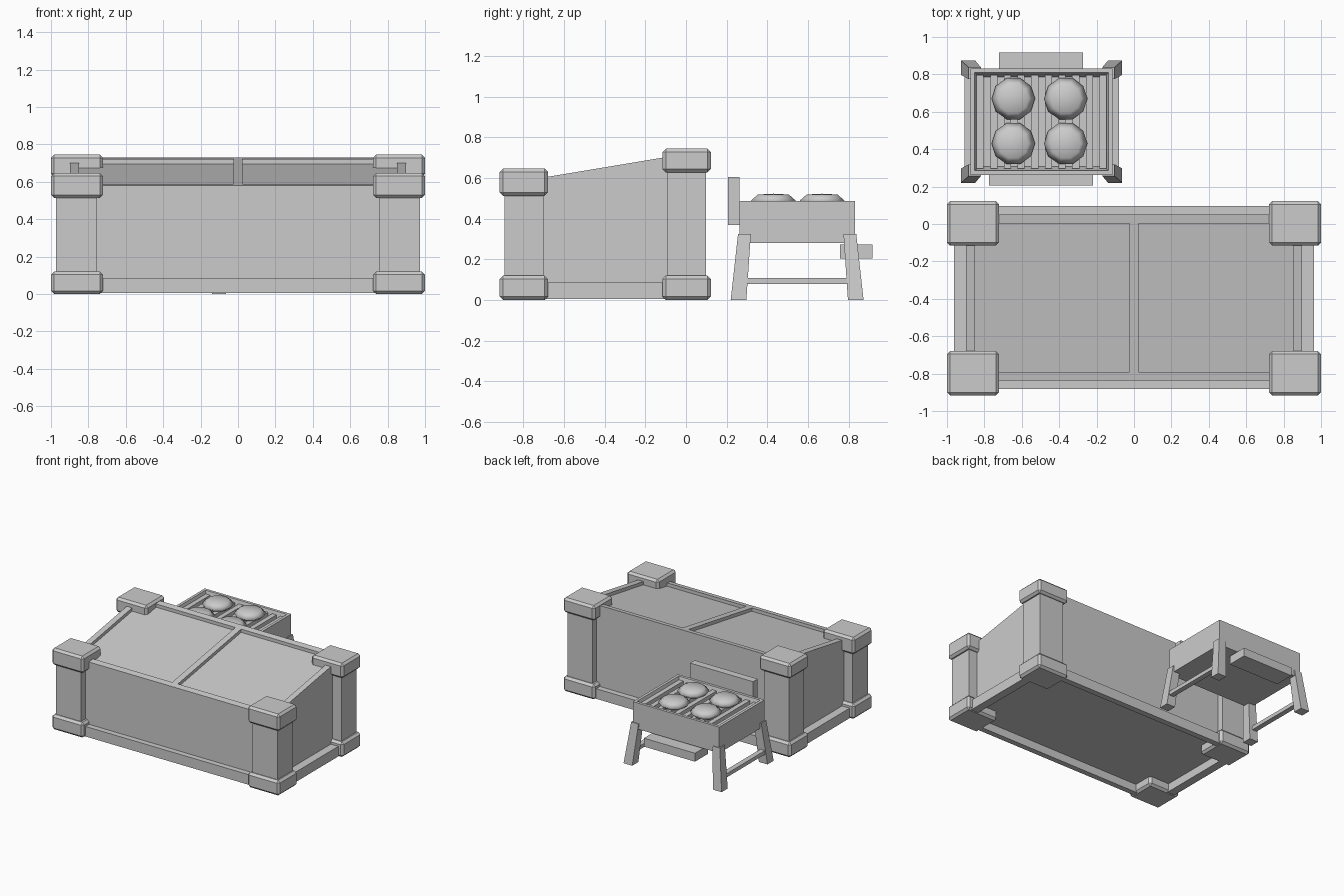
import bpy, bmesh, math

if "Cube" in bpy.data.objects:
    bpy.data.objects.remove(bpy.data.objects["Cube"], do_unlink=True)

grey = bpy.data.materials.new("plain_grey")
grey.use_nodes = True
COLOUR = (0.6, 0.6, 0.6, 1)
grey.diffuse_color = COLOUR
grey.node_tree.nodes["Principled BSDF"].inputs["Base Color"].default_value = COLOUR


def finish(name, bm):
    bmesh.ops.recalc_face_normals(bm, faces=bm.faces)
    mesh = bpy.data.meshes.new(name)
    bm.to_mesh(mesh)
    bm.free()
    mesh.materials.append(grey)
    obj = bpy.data.objects.new(name, mesh)
    bpy.context.scene.collection.objects.link(obj)


def hexa(name, low, high, bevel=0):
    """Six-sided solid between two four-point rings."""
    bm = bmesh.new()
    a = [bm.verts.new(p) for p in low]
    b = [bm.verts.new(p) for p in high]
    bm.faces.new(a)
    bm.faces.new(b)
    for i in range(4):
        j = (i + 1) % 4
        bm.faces.new((a[i], a[j], b[j], b[i]))
    if bevel:
        bmesh.ops.bevel(bm, geom=bm.edges[:], offset=bevel, segments=1, affect='EDGES')
    finish(name, bm)


def ring(x0, x1, y0, y1, z):
    """Rectangle at height z, where z may be a function of y."""
    height = z if callable(z) else lambda y: z
    return [(x, y, height(y)) for x, y in ((x0, y0), (x1, y0), (x1, y1), (x0, y1))]


def block(name, x0, x1, y0, y1, z0, z1, bevel=0):
    hexa(name, ring(x0, x1, y0, y1, z0), ring(x0, x1, y0, y1, z1), bevel)


# Sloping lid surfaces
def lid_top(y):
    return 0.58 + 0.167 * (y + 0.838)


def pane_top(y):
    return lid_top(y) - 0.026


# Main box with its two recessed lid panes and raised lid frame
FRONT, BACK = -0.838, 0.05
block("box_body", -0.897, 0.897, FRONT, BACK, 0.07, pane_top)
block("lid_front_rim", -0.897, 0.897, FRONT, -0.79, pane_top, lid_top)
block("lid_back_rim", -0.897, 0.897, 0.003, BACK, pane_top, lid_top)
block("lid_centre_bar", -0.025, 0.025, -0.79, 0.003, pane_top, lid_top)

# Base rails
block("base_rail_front", -0.9, 0.9, -0.882, FRONT, 0.005, 0.085)
block("base_rail_back", -0.9, 0.9, BACK, 0.097, 0.005, 0.085)

for side, s in (("left", 1), ("right", -1)):
    block(f"lid_side_rim_{side}", s * 0.85, s * 0.897, -0.79, 0.003, pane_top, lid_top)
    block(f"base_rail_{side}", s * 0.897, s * 0.963, -0.8, 0.02, 0.005, 0.085)
    # Corner posts with chamfered feet and caps
    for end, y, low, top in (("front", -0.798, 0.513, 0.647), ("back", 0.003, 0.627, 0.745)):
        block(f"post_{end}_{side}", s * 0.754, s * 0.973, y - 0.096, y + 0.096, 0.05, top - 0.05)
        for part, z0, z1 in (("foot", 0, 0.12), ("cap", low, top)):
            block(f"post_{part}_{end}_{side}", s * 0.722, s, y - 0.119, y + 0.119, z0, z1, 0.017)

# Grill tray: floor and four walls whose inner faces slope inwards
GX, GY = -0.494, 0.547
HX, HY = 0.38, 0.284
TOP, FLOOR = 0.487, 0.4
block("tray_floor", GX - HX, GX + HX, GY - HY, GY + HY, 0.28, FLOOR)
for s, end in ((-1, "front"), (1, "back")):
    outer = GY + s * HY
    hexa(f"tray_wall_{end}", ring(GX - HX, GX + HX, outer, outer - s * 0.045, FLOOR),
         ring(GX - HX, GX + HX, outer, outer - s * 0.022, TOP))
for s, side in ((1, "left"), (-1, "right")):
    outer = GX + s * HX
    hexa(f"tray_wall_{side}", ring(outer, outer - s * 0.05, GY - HY, GY + HY, FLOOR),
         ring(outer, outer - s * 0.022, GY - HY, GY + HY, TOP))

# Grate: long bars running between the front and back walls
for i in range(10):
    x = GX + (i - 4.5) * 0.073
    block(f"grate_bar_{i + 1}", x - 0.019, x + 0.019, GY - 0.25, GY + 0.25, 0.43, 0.465)

# Splayed legs and side stretchers
for sx, side in ((1, "left"), (-1, "right")):
    for sy, end in ((-1, "front"), (1, "back")):
        foot = ring(GX + sx * 0.355, GX + sx * 0.431, GY + sy * 0.25, GY + sy * 0.327, 0)
        head = ring(GX + sx * 0.325, GX + sx * 0.39, GY + sy * 0.228, GY + sy * 0.291, 0.325)
        hexa(f"grill_leg_{end}_{side}", foot, head)
    block(f"stretcher_{side}", GX + sx * 0.372, GX + sx * 0.413,
          GY - 0.28, GY + 0.28, 0.078, 0.108)

# Backboard and low shelf
block("grill_backboard", -0.775, -0.22, 0.206, 0.264, 0.37, 0.605)
block("grill_shelf", -0.722, -0.273, 0.757, 0.918, 0.205, 0.272)

# Thick round patties, turned from a half profile
PATTY = [(0, 0.458), (0.08, 0.46), (0.116, 0.489), (0.08, 0.519), (0, 0.523)]
for i, x in enumerate((-0.645, -0.365)):
    for j, y in enumerate((0.43, 0.67)):
        bm = bmesh.new()
        verts = [bm.verts.new((x + r, y, z)) for r, z in PATTY]
        edges = [bm.edges.new(pair) for pair in zip(verts, verts[1:])]
        bmesh.ops.spin(bm, geom=verts + edges, cent=(x, y, 0), axis=(0, 0, 1),
                       angle=math.tau, steps=10)
        bmesh.ops.remove_doubles(bm, verts=bm.verts, dist=0.0005)
        for f in bm.faces:
            f.smooth = True
        finish(f"patty_{i * 2 + j + 1}", bm)
